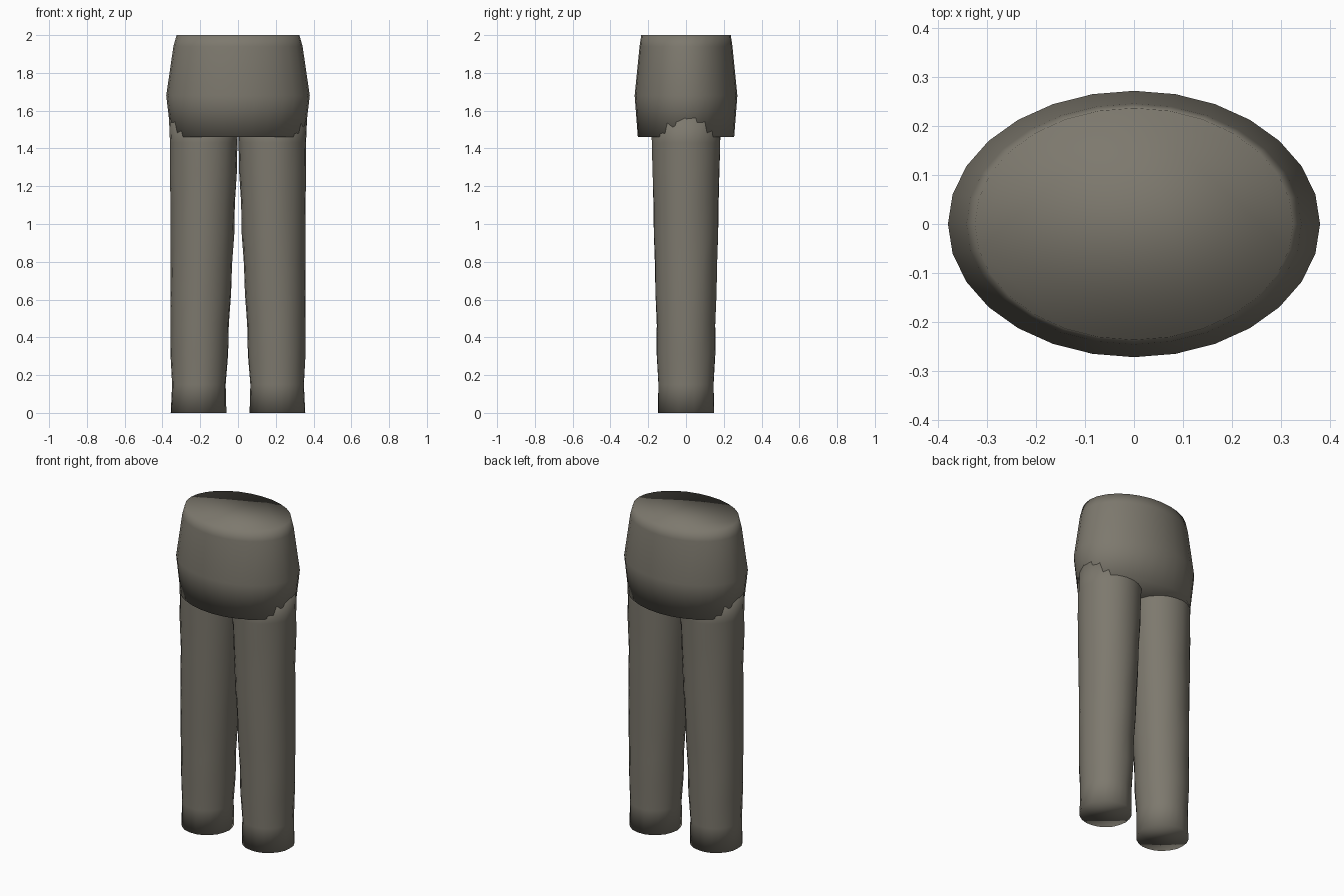
import bpy
import bmesh
import math
import random

if "Cube" in bpy.data.objects:
    bpy.data.objects.remove(bpy.data.objects["Cube"])

random.seed(4)

cloth = bpy.data.materials.new("worn grey brown")
cloth.diffuse_color = (0.205, 0.19, 0.155, 1.0)
cloth.use_nodes = True
cloth.node_tree.nodes["Principled BSDF"].inputs["Base Color"].default_value = cloth.diffuse_color


def loft(name, rings, sides, noise=0.0):
    """Closed stack of elliptical rings: (z, centre x, radius x, radius y)."""
    bm = bmesh.new()
    loops = []
    for z, cx, rx, ry in rings:
        loop = []
        for i in range(sides):
            a = math.tau * i / sides
            k = 1 + random.uniform(-noise, noise)
            loop.append(bm.verts.new((cx + rx * k * math.cos(a), ry * k * math.sin(a), z)))
        loops.append(loop)
    for low, high in zip(loops, loops[1:]):
        for i in range(sides):
            j = (i + 1) % sides
            bm.faces.new((low[i], low[j], high[j], high[i]))
    bm.faces.new(loops[0][::-1])
    bm.faces.new(loops[-1])
    for f in bm.faces:
        f.smooth = True
    mesh = bpy.data.meshes.new(name)
    bm.to_mesh(mesh)
    bm.free()
    mesh.materials.append(cloth)
    obj = bpy.data.objects.new(name, mesh)
    bpy.context.collection.objects.link(obj)
    return obj


# Hips: tapered oval block with a softened upper rim
loft("hips", [
    (1.46, 0, 0.354, 0.255),
    (1.68, 0, 0.380, 0.272),
    (1.94, 0, 0.342, 0.246),
    (2.00, 0, 0.325, 0.237),
], 28)

# Legs: slightly rumpled tapering tubes, the second turned half round
leg_rings = [
    (0.00, 0.209, 0.148, 0.149),
    (0.15, 0.207, 0.143, 0.146),
    (0.31, 0.204, 0.153, 0.155),
    (0.47, 0.202, 0.154, 0.155),
    (0.63, 0.197, 0.161, 0.162),
    (0.79, 0.193, 0.163, 0.165),
    (0.95, 0.189, 0.168, 0.170),
    (1.11, 0.186, 0.171, 0.173),
    (1.27, 0.183, 0.176, 0.177),
    (1.43, 0.181, 0.180, 0.181),
    (1.575, 0.180, 0.184, 0.185),
]
leg = loft("right_leg", leg_rings, 22, 0.012)
other = bpy.data.objects.new("left_leg", leg.data)
other.rotation_euler.z = math.pi
bpy.context.collection.objects.link(other)
